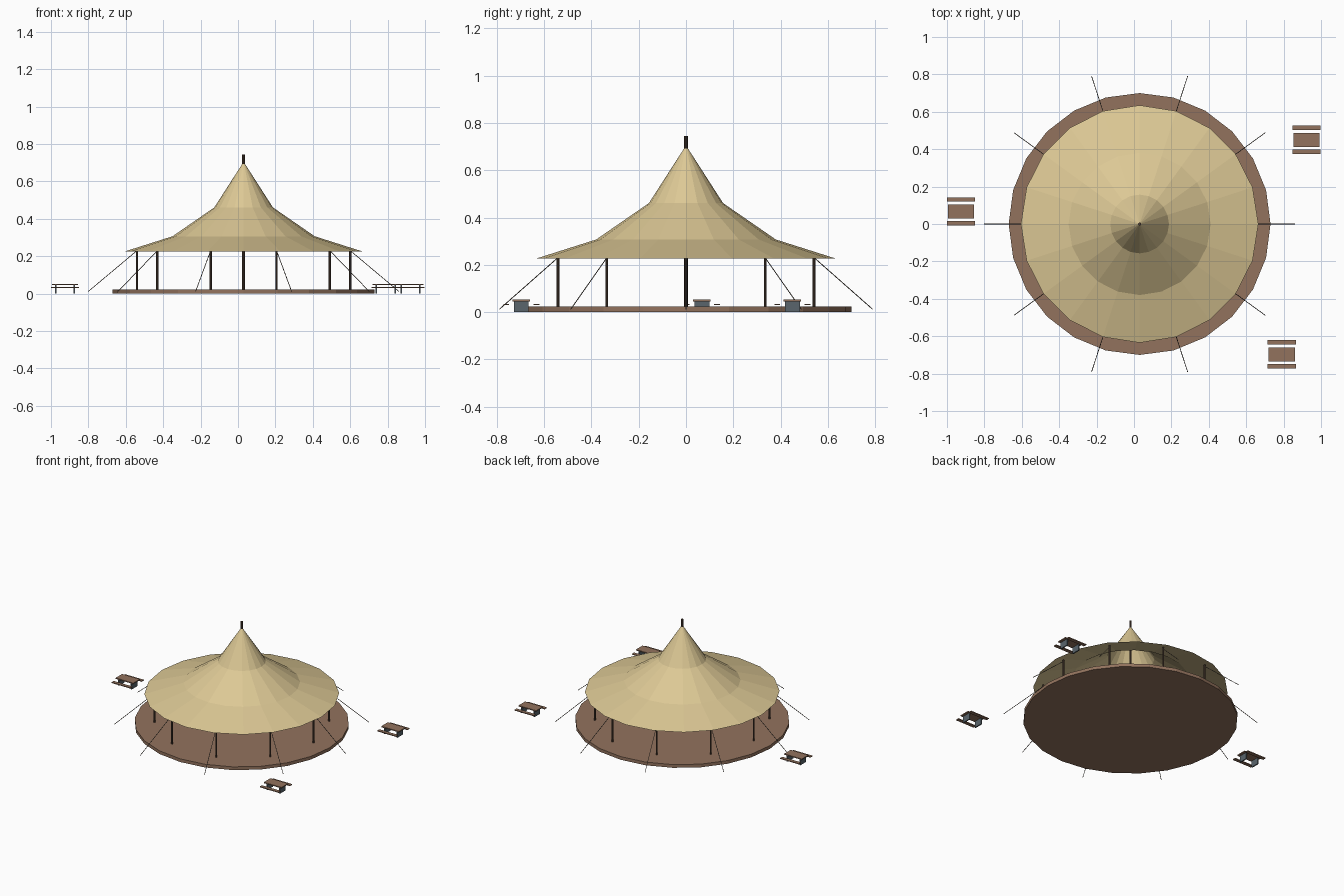
import bpy, bmesh
from math import cos, sin, pi
from mathutils import Vector

if "Cube" in bpy.data.objects:
    bpy.data.objects.remove(bpy.data.objects["Cube"])

CX = 0.03  # tent centre


def mat(name, rgb):
    m = bpy.data.materials.new(name)
    m.diffuse_color = (*rgb, 1)
    m.use_nodes = True
    m.node_tree.nodes["Principled BSDF"].inputs["Base Color"].default_value = m.diffuse_color
    return m


CANVAS = mat("canvas", (0.72, 0.58, 0.30))
WOOD = mat("wood", (0.29, 0.17, 0.11))
DARK = mat("dark_wood", (0.08, 0.05, 0.035))
ROPE = mat("rope", (0.12, 0.10, 0.08))
METAL = mat("painted_metal", (0.10, 0.13, 0.15))


def finish(bm, name, material):
    me = bpy.data.meshes.new(name)
    bm.to_mesh(me)
    bm.free()
    ob = bpy.data.objects.new(name, me)
    bpy.context.collection.objects.link(ob)
    me.materials.append(material)
    return ob


def rod(name, a, b, r, sides, material):
    a, b = Vector(a), Vector(b)
    bm = bmesh.new()
    bmesh.ops.create_cone(bm, cap_ends=True, segments=sides, radius1=r, radius2=r,
                          depth=(b - a).length)
    ob = finish(bm, name, material)
    ob.location = (a + b) / 2
    ob.rotation_euler = (b - a).to_track_quat('Z', 'Y').to_euler()
    return ob


def box(name, centre, size, material):
    bm = bmesh.new()
    bmesh.ops.create_cube(bm, size=1)
    bmesh.ops.scale(bm, vec=size, verts=bm.verts)
    ob = finish(bm, name, material)
    ob.location = centre
    return ob


# round deck
rod("deck", (CX, 0, 0), (CX, 0, 0.023), 0.70, 24, WOOD)

# canvas roof: stepped profile swept around 20 sides
N = 20
bm = bmesh.new()
rings = [[bm.verts.new((CX + r * cos(2 * pi * i / N), r * sin(2 * pi * i / N), z))
          for i in range(N)]
         for r, z in ((0.635, 0.226), (0.38, 0.307), (0.157, 0.461))]
apex = bm.verts.new((CX, 0, 0.705))
for i in range(N):
    j = (i + 1) % N
    for low, high in zip(rings, rings[1:]):
        bm.faces.new((low[i], low[j], high[j], high[i]))
    bm.faces.new((rings[-1][i], rings[-1][j], apex))
finish(bm, "canvas_roof", CANVAS)

# centre pole, edge poles and guy ropes
rod("centre_pole", (CX, 0, 0.02), (CX, 0, 0.745), 0.008, 10, DARK)
for i in range(10):
    c, s = cos(2 * pi * i / 10), sin(2 * pi * i / 10)
    px, py = CX + 0.57 * c, 0.57 * s
    rod("edge_pole", (px, py, 0.02), (px, py, 0.24), 0.006, 8, DARK)
    rod("guy_rope", (px, py, 0.23), (CX + 0.83 * c, 0.83 * s, 0.012), 0.002, 5, ROPE)

# picnic tables
for x, y in ((-0.925, 0.067), (0.922, 0.45), (0.79, -0.697)):
    box("table_top", (x, y, 0.049), (0.14, 0.074, 0.007), WOOD)
    for side in (-1, 1):
        box("bench_seat", (x, y + side * 0.064, 0.032), (0.15, 0.024, 0.006), WOOD)
        box("table_leg", (x + side * 0.05, y, 0.023), (0.008, 0.063, 0.046), METAL)
